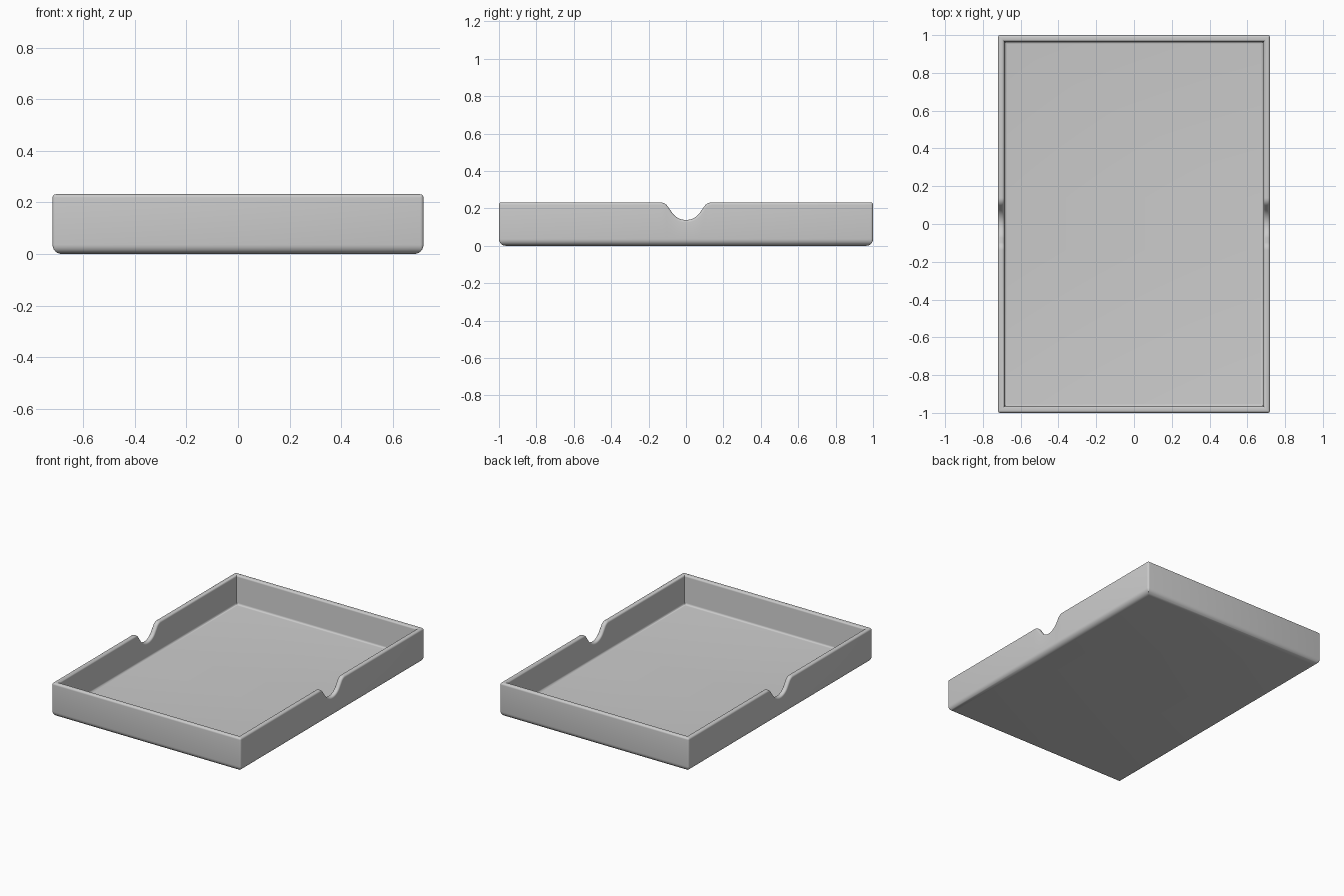
import bpy, bmesh, math

cube = bpy.data.objects.get("Cube")
if cube:
    bpy.data.objects.remove(cube)

# Overall sizes
HALF_X, HALF_Y, HEIGHT = 0.72, 1.0, 0.232
WALL, FLOOR = 0.034, 0.03
BOTTOM_R, RIM_R, FILLET_R, CORNER_R = 0.036, 0.013, 0.014, 0.012
SEG = 6


def arc(start, end, n):
    return [math.radians(start + (end - start) * i / n) for i in range(n + 1)]


def notch_profile():
    """Finger notch along y: (y, z, normal y, normal z) of the rim line."""
    low, slope, r_in, r_out = 0.138, 55, 0.09, 0.05
    a = math.radians(slope)
    y1, z1 = r_in * math.sin(a), low + r_in * (1 - math.cos(a))
    z2 = HEIGHT - r_out * (1 - math.cos(a))
    centre = y1 + (z2 - z1) / math.tan(a) + r_out * math.sin(a)
    half = [(r_in * math.sin(t), low + r_in * (1 - math.cos(t)), -math.sin(t), math.cos(t))
            for t in arc(0, slope, 10)]
    half += [(centre - r_out * math.sin(t), HEIGHT - r_out * (1 - math.cos(t)),
              -math.sin(t), math.cos(t)) for t in arc(slope, 0, 8)]
    return [(-y, z, -ny, nz) for y, z, ny, nz in half[:0:-1]] + half


def wall_section():
    """Wall cross-section from underside to floor: (inset, height, measured from rim)."""
    pts = [(BOTTOM_R * (1 - math.sin(t)), BOTTOM_R * (1 - math.cos(t)), False)
           for t in arc(0, 90, SEG)]
    pts += [(RIM_R * (1 - math.cos(t)), RIM_R * (1 - math.sin(t)), True)
            for t in arc(0, 90, SEG)]
    pts += [(WALL - RIM_R * (1 - math.sin(t)), RIM_R * (1 - math.cos(t)), True)
            for t in arc(0, 90, SEG)]
    pts += [(WALL + FILLET_R * (1 - math.cos(t)), FLOOR + FILLET_R * (1 - math.sin(t)), False)
            for t in arc(0, 90, SEG)]
    return pts


def corner_stations(sx, sy):
    """Small rounded vertical corner, ordered counter-clockwise."""
    angles = arc(0, 90, 4) if sx * sy > 0 else arc(90, 0, 4)
    return [("corner", sx, sy, t) for t in angles]


# Stations around the tray, with a notch on each long side
notch = notch_profile()
stations = [("side", 1, p) for p in notch] + corner_stations(1, 1) + corner_stations(-1, 1)
stations += [("side", -1, p) for p in reversed(notch)]
stations += corner_stations(-1, -1) + corner_stations(1, -1)


def place(station, inset, h, from_rim):
    if station[0] == "side":
        _, sx, (y, z, ny, nz) = station
        if from_rim:
            return sx * (HALF_X - inset), y - ny * h, z - nz * h
        return sx * (HALF_X - inset), y, h
    _, sx, sy, t = station
    core, r = max(inset, CORNER_R), max(CORNER_R - inset, 0)
    return (sx * (HALF_X - core + r * math.cos(t)),
            sy * (HALF_Y - core + r * math.sin(t)),
            HEIGHT - h if from_rim else h)


# Tray shell lofted from the section rings
bm = bmesh.new()
rings = [[bm.verts.new(place(s, *p)) for s in stations] for p in wall_section()]
count = len(stations)
for lower, upper in zip(rings, rings[1:]):
    for i in range(count):
        j = (i + 1) % count
        bm.faces.new((lower[i], lower[j], upper[j], upper[i]))
bm.faces.new(rings[0][::-1])
bm.faces.new(rings[-1])
bmesh.ops.remove_doubles(bm, verts=bm.verts[:], dist=0.00005)
bmesh.ops.recalc_face_normals(bm, faces=bm.faces[:])

mesh = bpy.data.meshes.new("tray")
bm.to_mesh(mesh)
bm.free()
tray = bpy.data.objects.new("tray", mesh)
bpy.context.collection.objects.link(tray)

# Plain grey plastic
grey = bpy.data.materials.new("grey_plastic")
grey.use_nodes = True
colour = (0.6, 0.6, 0.6, 1)
grey.diffuse_color = colour
grey.node_tree.nodes["Principled BSDF"].inputs["Base Color"].default_value = colour
mesh.materials.append(grey)

bpy.context.view_layer.objects.active = tray
tray.select_set(True)
bpy.ops.object.shade_smooth_by_angle(angle=math.radians(35))
